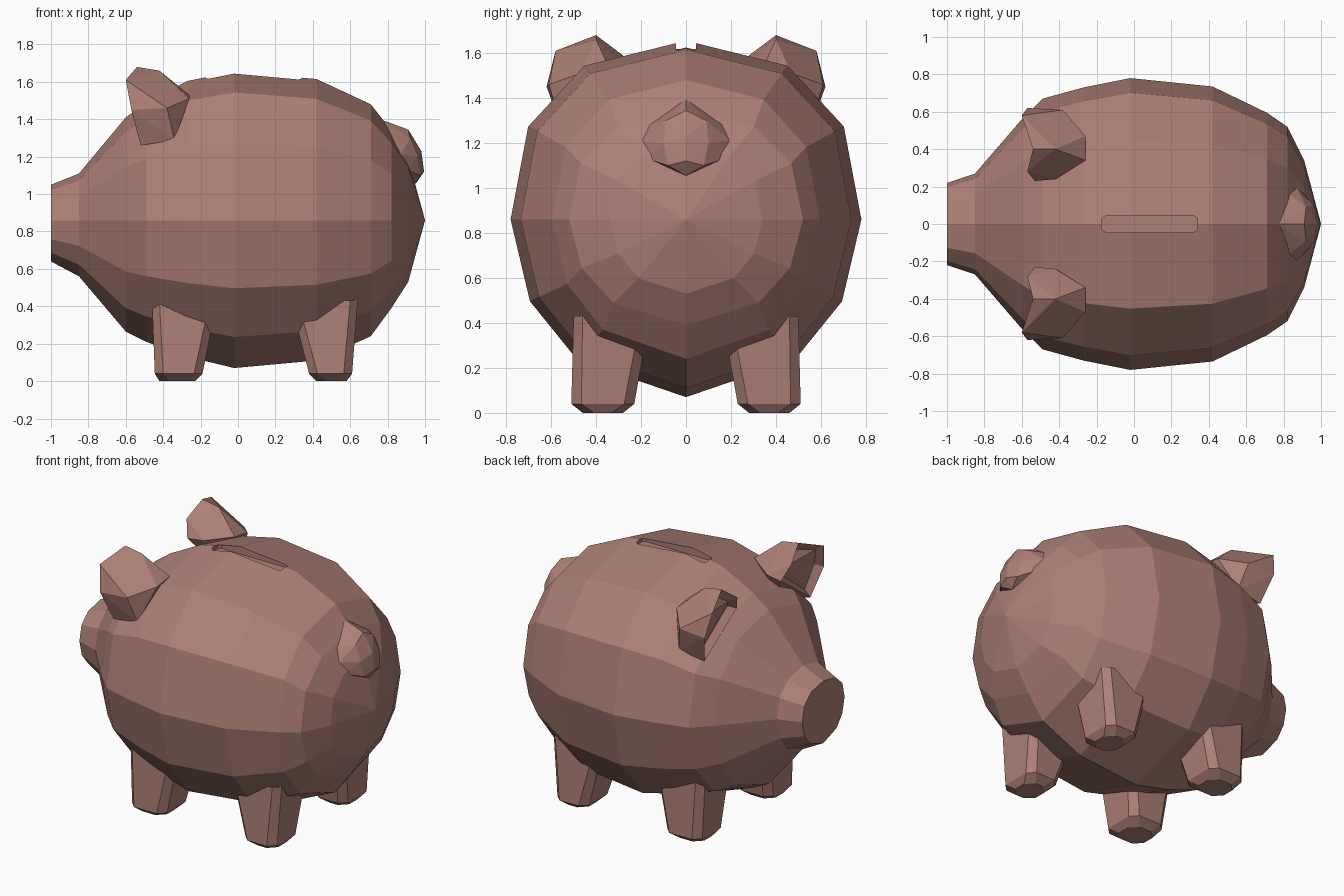
import bpy, bmesh

if "Cube" in bpy.data.objects:
    bpy.data.objects.remove(bpy.data.objects["Cube"])

pink = bpy.data.materials.new("dusty_pink")
pink.diffuse_color = (0.42, 0.215, 0.18, 1)
pink.use_nodes = True
pink.node_tree.nodes["Principled BSDF"].inputs["Base Color"].default_value = pink.diffuse_color


def finish(name, bm):
    bmesh.ops.recalc_face_normals(bm, faces=bm.faces[:])
    me = bpy.data.meshes.new(name)
    bm.to_mesh(me)
    bm.free()
    me.materials.append(pink)
    ob = bpy.data.objects.new(name, me)
    bpy.context.collection.objects.link(ob)
    return ob


def hull(points):
    bm = bmesh.new()
    for p in points:
        bm.verts.new(p)
    bmesh.ops.convex_hull(bm, input=bm.verts[:])
    loose = [v for v in bm.verts if not v.link_faces]
    bmesh.ops.delete(bm, geom=loose, context='VERTS')
    bmesh.ops.recalc_face_normals(bm, faces=bm.faces[:])
    return bm


# body: twelve-sided section lofted along x, snout to rump
quarter_up = [(1, 0), (0.9, 0.52), (0.58, 0.86), (0, 1)]
quarter_down = [(0.62, -0.79), (0.89, -0.46)]
section = (quarter_up + [(-y, z) for y, z in quarter_up[2:0:-1]] + [(-1, 0)]
           + [(-y, z) for y, z in quarter_down[::-1]] + [(0, -1)] + quarter_down)
MID = 0.86
# x, half width, bottom, top
stations = [(-1.0, 0.22, 0.64, 1.05), (-0.85, 0.27, 0.56, 1.11),
            (-0.60, 0.56, 0.265, 1.41), (-0.49, 0.67, 0.21, 1.49),
            (-0.27, 0.73, 0.13, 1.605), (-0.02, 0.78, 0.07, 1.655),
            (0.42, 0.735, 0.11, 1.615), (0.71, 0.595, 0.24, 1.48),
            (0.82, 0.52, 0.39, 1.34), (0.91, 0.34, 0.53, 1.19)]
bm = bmesh.new()
rings = []
for x, w, lo, hi in stations:
    rings.append([bm.verts.new((x, y * w, MID + z * ((hi - MID) if z > 0 else (MID - lo))))
                  for y, z in section])
n = len(section)
for a, b in zip(rings, rings[1:]):
    for i in range(n):
        j = (i + 1) % n
        bm.faces.new((a[i], a[j], b[j], b[i]))
bm.faces.new(rings[0])
tip = bm.verts.new((1.0, 0, MID))
for i in range(n):
    bm.faces.new((rings[-1][i], rings[-1][(i + 1) % n], tip))
body = finish("body", bm)

# coin slot: shallow recess cut in the back
slot = hull([(x, y, z) for z in (1.595, 1.8)
             for x, y in [(-0.17, 0.03), (-0.15, 0.045), (0.32, 0.045), (0.34, 0.03),
                          (-0.17, -0.03), (-0.15, -0.045), (0.32, -0.045), (0.34, -0.03)]])
cutter = finish("slot_cutter", slot)
cutter.hide_render = True
cutter.hide_viewport = True
cut = body.modifiers.new("coin_slot", 'BOOLEAN')
cut.operation = 'DIFFERENCE'
cut.solver = 'EXACT'
cut.object = cutter


# rectangle with clipped corners, used for the legs
def clipped(x0, x1, y0, y1, c, z):
    return [(x0 + c, y0, z), (x1 - c, y0, z), (x1, y0 + c, z), (x1, y1 - c, z),
            (x1 - c, y1, z), (x0 + c, y1, z), (x0, y1 - c, z), (x0, y0 + c, z)]


legs = {"front_leg": ((-0.42, -0.23), (-0.445, -0.19), (-0.46, -0.11)),
        "rear_leg": ((0.42, 0.58), (0.38, 0.61), (0.28, 0.64))}
ear = [(-0.53, 0.23, 1.49), (-0.57, 0.28, 1.59), (-0.54, 0.40, 1.68), (-0.60, 0.58, 1.61),
       (-0.57, 0.62, 1.45), (-0.52, 0.55, 1.26), (-0.42, 0.40, 1.66), (-0.42, 0.24, 1.50),
       (-0.26, 0.34, 1.53), (-0.26, 0.47, 1.51), (-0.38, 0.61, 1.46), (-0.34, 0.56, 1.29),
       (-0.40, 0.35, 1.30)]

for side, s in (("right", -1), ("left", 1)):
    # legs: tapered stubs with a nearly vertical outer side
    for name, ((a0, a1), (b0, b1), (c0, c1)) in legs.items():
        pts = (clipped(a0, a1, 0.28, 0.46, 0.05, 0.0)
               + clipped(b0, b1, 0.23, 0.51, 0.045, 0.04)
               + clipped(c0, c1, 0.16, 0.50, 0.04, 0.43))
        finish(f"{name}_{side}", hull([(x, y * s, z) for x, y, z in pts]))
    # ears: faceted lobes cupped toward the snout
    bm = hull([(x, y * s, z) for x, y, z in ear])
    cup = [f for f in bm.faces if f.normal.x < -0.75]
    if cup:
        bmesh.ops.inset_region(bm, faces=cup, thickness=0.035, depth=-0.05)
    finish(f"ear_{side}", bm)

# tail: small faceted bump on the rump
tail = [(0.76, 0, 1.40), (0.91, 0, 1.345), (0.98, 0, 1.23), (0.995, 0, 1.12),
        (0.95, 0, 1.055), (0.70, 0, 1.2)]
for s in (-1, 1):
    tail += [(x, y * s, z) for x, y, z in [(0.82, 0.17, 1.28), (0.92, 0.09, 1.30),
                                         (0.87, 0.195, 1.21), (0.96, 0.10, 1.20),
                                         (0.90, 0.17, 1.13), (0.975, 0.08, 1.10)]]
finish("tail", hull(tail))
